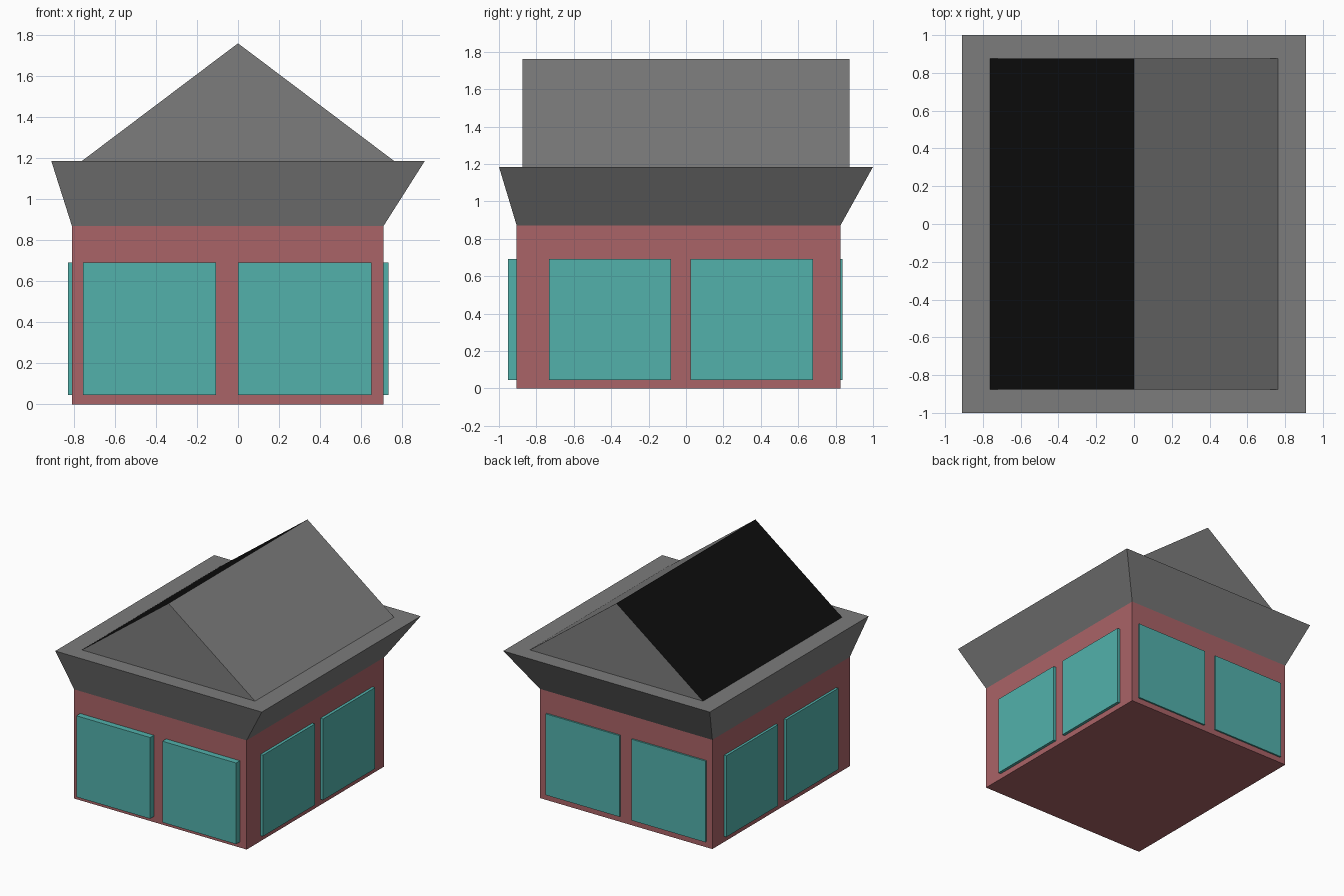
import bpy, bmesh

if "Cube" in bpy.data.objects:
    bpy.data.objects.remove(bpy.data.objects["Cube"])

X0, X1, Y0, Y1 = -0.81, 0.71, -0.905, 0.825   # wall footprint
WALL_TOP, EAVE_TOP, RIDGE = 0.87, 1.185, 1.76


def material(name, rgb):
    m = bpy.data.materials.new(name)
    m.diffuse_color = (*rgb, 1)
    m.use_nodes = True
    m.node_tree.nodes["Principled BSDF"].inputs["Base Color"].default_value = m.diffuse_color
    return m


def rect(x0, x1, y0, y1, z):
    return [(x0, y0, z), (x1, y0, z), (x1, y1, z), (x0, y1, z)]


def hull(name, points, *mats):
    """Convex solid around a few corner points."""
    bm = bmesh.new()
    for p in points:
        bm.verts.new(p)
    bmesh.ops.convex_hull(bm, input=bm.verts)
    bmesh.ops.dissolve_limit(bm, angle_limit=0.01, verts=bm.verts, edges=bm.edges)
    bmesh.ops.recalc_face_normals(bm, faces=bm.faces)
    mesh = bpy.data.meshes.new(name)
    bm.to_mesh(mesh)
    bm.free()
    for m in mats:
        mesh.materials.append(m)
    obj = bpy.data.objects.new(name, mesh)
    bpy.context.collection.objects.link(obj)
    return obj


def box(name, x0, x1, y0, y1, z0, z1, mat):
    return hull(name, rect(x0, x1, y0, y1, z0) + rect(x0, x1, y0, y1, z1), mat)


brick = material("brick", (0.40, 0.125, 0.135))
glass = material("teal_glass", (0.085, 0.44, 0.41))
grey = material("roof_grey", (0.2, 0.2, 0.2))
black = material("roof_black", (0.004, 0.004, 0.004))

# Walls
box("walls", X0, X1, Y0, Y1, 0, WALL_TOP, brick)

# Flared eaves
hull("eaves", rect(X0, X1, Y0, Y1, WALL_TOP) + rect(-0.91, 0.91, -1, 1, EAVE_TOP), grey)

# Gable roof, with its left slope black
roof = hull("gable_roof", rect(-0.763, 0.763, -0.875, 0.875, EAVE_TOP)
            + [(0, -0.875, RIDGE), (0, 0.875, RIDGE)], grey, black)
for f in roof.data.polygons:
    if f.normal.x < -0.3:
        f.material_index = 1

# Two window panels on each wall
for i, (x, y) in enumerate([(-0.757, -0.732), (0.0, 0.025)], 1):
    box(f"front_window_{i}", x, x + 0.65, -0.953, Y0, 0.045, 0.692, glass)
    box(f"back_window_{i}", x, x + 0.65, Y1, 0.838, 0.045, 0.692, glass)
    box(f"left_window_{i}", -0.83, X0, y, y + 0.653, 0.045, 0.692, glass)
    box(f"right_window_{i}", X1, 0.733, y, y + 0.653, 0.045, 0.692, glass)
